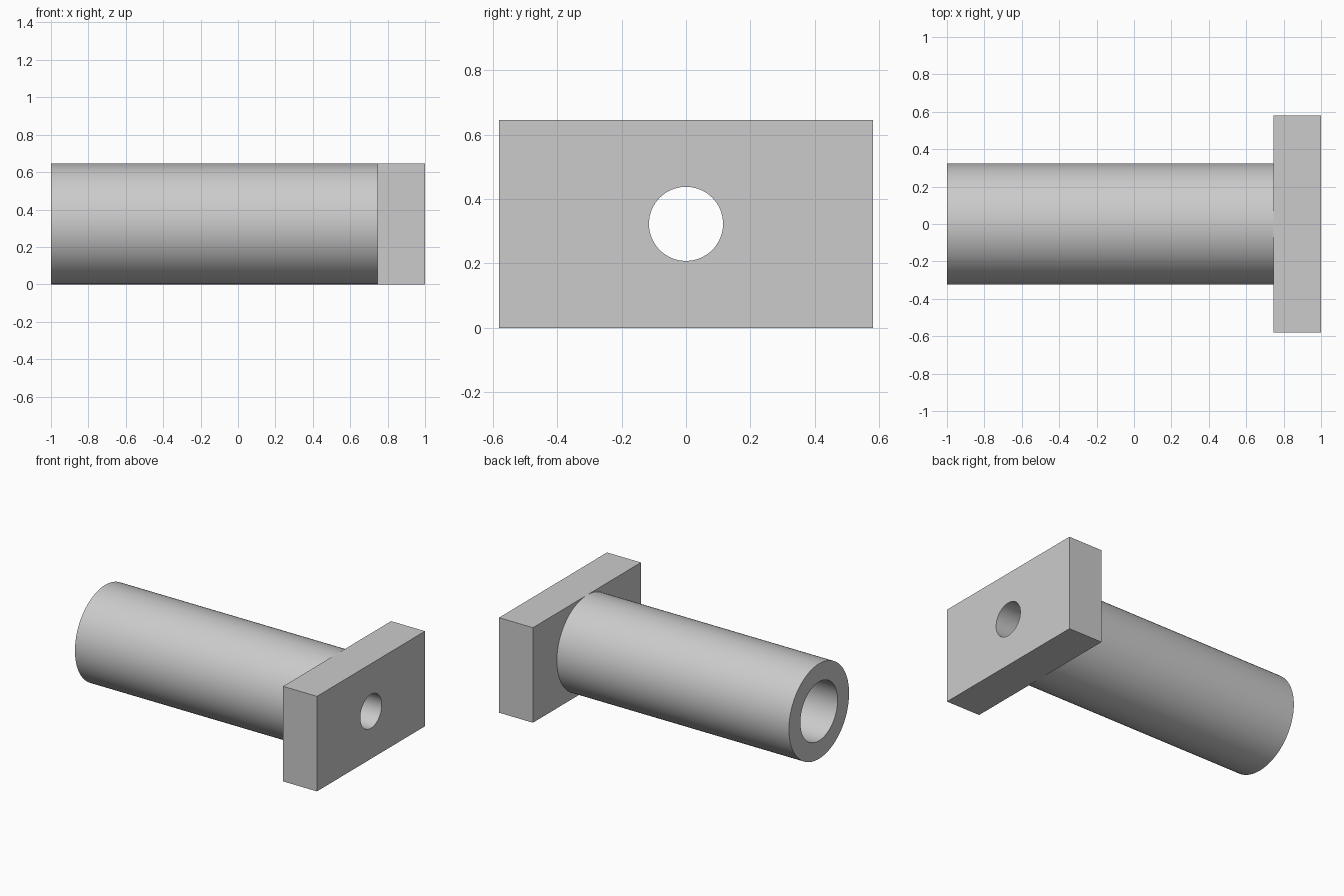
import bpy, bmesh, math
from mathutils import Matrix, Vector

cube = bpy.data.objects.get("Cube")
if cube:
    bpy.data.objects.remove(cube, do_unlink=True)

RADIUS, BORE, HOLE = 0.323, 0.2, 0.115
JOINT, HALF_WIDTH = 0.745, 0.58
AXIS = Vector((0, 0, RADIUS))

grey = bpy.data.materials.new("plain grey")
grey.use_nodes = True
colour = (0.6, 0.6, 0.6, 1)
grey.diffuse_color = colour
grey.node_tree.nodes["Principled BSDF"].inputs["Base Color"].default_value = colour


def add_object(name, bm):
    bmesh.ops.recalc_face_normals(bm, faces=bm.faces)
    mesh = bpy.data.meshes.new(name)
    bm.to_mesh(mesh)
    bm.free()
    mesh.materials.append(grey)
    obj = bpy.data.objects.new(name, mesh)
    bpy.context.collection.objects.link(obj)
    return obj


def smooth(obj):
    bpy.ops.object.select_all(action='DESELECT')
    obj.select_set(True)
    bpy.context.view_layer.objects.active = obj
    bpy.ops.object.shade_smooth_by_angle(angle=math.radians(30))


# Hollow sleeve: wall section spun about the long axis, closed off by the flange
bm = bmesh.new()
section = [(JOINT, RADIUS), (-1, RADIUS), (-1, BORE), (JOINT, BORE)]
verts = [bm.verts.new((x, 0, RADIUS + r)) for x, r in section]
edges = [bm.edges.new(pair) for pair in zip(verts, verts[1:])]
bmesh.ops.spin(bm, geom=verts + edges, cent=AXIS, axis=(1, 0, 0),
               angle=math.tau, steps=96, use_merge=True)
bmesh.ops.remove_doubles(bm, verts=bm.verts, dist=0.0001)
sleeve = add_object("sleeve", bm)
# Outward normals on the open shell: the outer wall must face away from the axis
outer = max(sleeve.data.polygons, key=lambda p: p.center.z)
if outer.normal.z < 0:
    sleeve.data.flip_normals()
smooth(sleeve)

# Rectangular end flange
bm = bmesh.new()
size = Matrix.Diagonal((1 - JOINT, 2 * HALF_WIDTH, 2 * RADIUS, 1))
place = Matrix.Translation(((1 + JOINT) / 2, 0, RADIUS))
bmesh.ops.create_cube(bm, size=1, matrix=place @ size)
flange = add_object("flange", bm)

# Round through-hole in the flange
bm = bmesh.new()
turn = Matrix.Rotation(math.pi / 2, 4, 'Y')
bmesh.ops.create_cone(bm, cap_ends=True, segments=64, radius1=HOLE, radius2=HOLE,
                      depth=1, matrix=place @ turn)
cutter = add_object("hole_cutter", bm)
cut = flange.modifiers.new("hole", 'BOOLEAN')
cut.operation, cut.solver, cut.object = 'DIFFERENCE', 'EXACT', cutter
bpy.context.view_layer.objects.active = flange
bpy.ops.object.modifier_apply(modifier=cut.name)
bpy.data.objects.remove(cutter, do_unlink=True)
smooth(flange)
